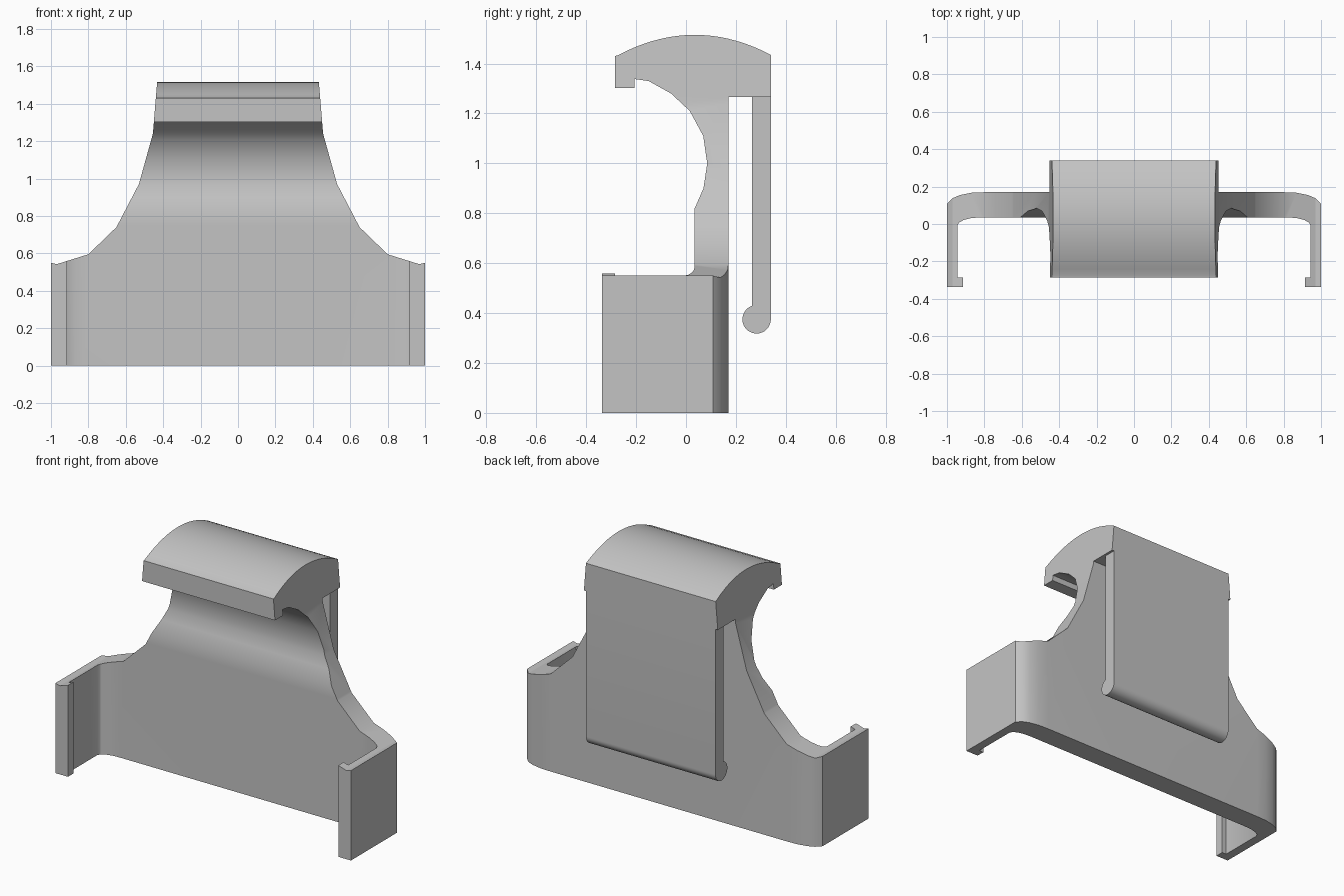
import bpy, bmesh
from math import cos, sin, radians
from mathutils import Vector

cube = bpy.data.objects.get("Cube")
if cube:
    bpy.data.objects.remove(cube, do_unlink=True)

grey = bpy.data.materials.new("light grey plastic")
grey.use_nodes = True
colour = (0.55, 0.55, 0.55, 1)
grey.diffuse_color = colour
grey.node_tree.nodes["Principled BSDF"].inputs["Base Color"].default_value = colour


def prism(name, profile, axis, start, end):
    """Extrude a closed 2D profile along the given axis."""
    place = {"x": lambda a, b, t: (t, a, b),
             "y": lambda a, b, t: (a, t, b),
             "z": lambda a, b, t: (a, b, t)}[axis]
    bm = bmesh.new()
    face = bm.faces.new([bm.verts.new(place(a, b, start)) for a, b in profile])
    grown = bmesh.ops.extrude_face_region(bm, geom=[face], use_keep_orig=True)
    shift = Vector(place(0, 0, end - start))
    bmesh.ops.translate(bm, vec=shift,
                        verts=[v for v in grown["geom"] if isinstance(v, bmesh.types.BMVert)])
    bmesh.ops.recalc_face_normals(bm, faces=bm.faces)
    mesh = bpy.data.meshes.new(name)
    bm.to_mesh(mesh)
    bm.free()
    mesh.materials.append(grey)
    obj = bpy.data.objects.new(name, mesh)
    bpy.context.collection.objects.link(obj)
    return obj


def combine(target, other, operation):
    mod = target.modifiers.new(operation.lower(), "BOOLEAN")
    mod.operation, mod.object, mod.solver = operation, other, "EXACT"
    bpy.context.view_layer.objects.active = target
    bpy.ops.object.modifier_apply(modifier=mod.name)


def mirrored(half):
    return half + [(-a, b) for a, b in reversed(half)]


# Front outline that trims the bracket
outline = mirrored([(1, 0), (1, .55), (.97, .542), (.8, .595), (.65, .74), (.53, .97),
                    (.455, 1.24), (.432, 1.52)])
cutter = prism("outline_cutter", outline, "y", -1, 1)
cutter.hide_render = True

# Base: U-shaped plan with lipped side arms
plan = mirrored([(.8, .17), (.87, .167), (.93, .155), (.97, .138), (1, .108),
                 (1, -.337), (.915, -.337), (.915, -.285), (.945, -.285),
                 (.945, -.01), (.935, .008), (.91, .022), (.87, .032), (.82, .035)])
body = prism("clip_bracket", plan, "z", 0, .75)
combine(body, cutter, "INTERSECT")

# Neck and hooked cap: side profile with a domed top
dome = []
for i in range(19):
    y = -.275 + .615 * i / 18
    dome.append((y, 1.515 - .86 * (y - .035) ** 2))
neck = [(.17, 1.265), (.17, .75), (.035, .75), (.035, .82), (.07, .9), (.085, 1), (.069, 1.11),
        (.015, 1.21), (-.06, 1.28), (-.15, 1.33), (-.207, 1.338), (-.207, 1.302),
        (-.285, 1.302), (-.285, 1.43)]
hook = prism("hook", dome + [(.34, 1.265)] + neck, "x", -1, 1)
combine(hook, cutter, "INTERSECT")
combine(body, hook, "UNION")

# Spring tongue at the back with a rounded bead at its lower end
bead = [(.283 + .057 * cos(radians(a)), .375 + .057 * sin(radians(a)))
        for a in range(0, -251, -10)]
tongue = prism("back_tongue", [(.34, 1.4)] + bead + [(.264, 1.4)], "x", -.438, .438)
combine(body, tongue, "UNION")

for helper in (cutter, hook, tongue):
    bpy.data.objects.remove(helper, do_unlink=True)

bpy.ops.object.select_all(action="DESELECT")
body.select_set(True)
bpy.context.view_layer.objects.active = body
bpy.ops.object.shade_smooth_by_angle(angle=radians(30))
